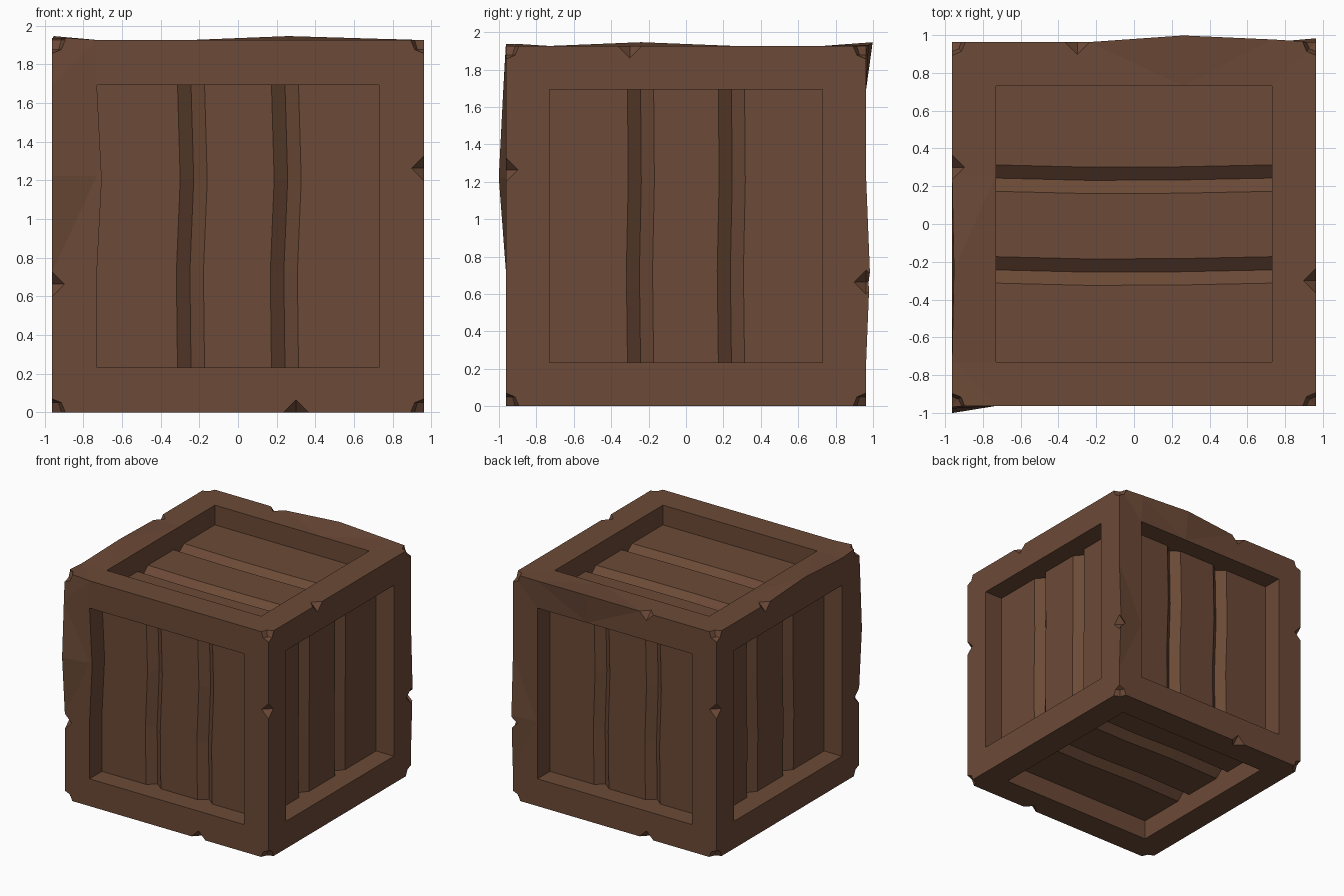
import bpy, bmesh
from mathutils import Vector, Matrix

if "Cube" in bpy.data.objects:
    bpy.data.objects.remove(bpy.data.objects["Cube"])

H = 0.963                      # half size of the crate
R = 0.73                       # half size of each recessed opening
FLOOR, TIP = 0.795, 0.737      # plank surface and groove bottom, from the centre
MID = Vector((0, 0, H))
X, Y, Z = Vector((1, 0, 0)), Vector((0, 1, 0)), Vector((0, 0, 1))


def to_object(name, bm):
    bmesh.ops.recalc_face_normals(bm, faces=bm.faces)
    mesh = bpy.data.meshes.new(name)
    bm.to_mesh(mesh)
    bm.free()
    obj = bpy.data.objects.new(name, mesh)
    bpy.context.collection.objects.link(obj)
    return obj


def recess(bm, u, v, wobble, wall_wobble=(0, 0, 0, 0)):
    """Recessed panel with two V grooves running along v between the planks."""
    n = u.cross(v)
    prof = [(-R, 1.15), (-R, FLOOR)]
    for c in (-0.243, 0.243):
        prof += [(c - 0.07, FLOOR), (c, TIP), (c + 0.07, FLOOR)]
    prof += [(R, FLOOR), (R, 1.15)]
    rings = []
    for s, w, ww in zip((-R, -0.24, 0.24, R), wobble, wall_wobble):
        ring = []
        for i, (a, d) in enumerate(prof):
            shift = w if 1 < i < 8 else (ww if i < 2 else 0)
            ring.append(bm.verts.new(MID + u * (a + shift) + v * s + n * d))
        rings.append(ring)
    k = len(prof)
    for r0, r1 in zip(rings, rings[1:]):
        for i in range(k):
            j = (i + 1) % k
            bm.faces.new((r0[i], r0[j], r1[j], r1[i]))
    bm.faces.new(rings[0])
    bm.faces.new(rings[-1])


def edge_chip(bm, pos, r=0.065):
    """Octahedral nick centred on an edge."""
    p = MID + Vector(pos)
    t = [bm.verts.new(p + a * r * s) for a in (X, Y, Z) for s in (-1, 1)]
    for a in (0, 1):
        for b in (2, 3):
            for c in (4, 5):
                bm.faces.new((t[a], t[b], t[c]))


# Solid body, sliced so that edge points can be pushed out of true
bm = bmesh.new()
bmesh.ops.create_cube(bm, size=2 * H, matrix=Matrix.Translation(MID))
for axis in (X, Y, Z):
    for c in (-R, -0.24, 0.26, R):
        bmesh.ops.bisect_plane(bm, geom=bm.verts[:] + bm.edges[:] + bm.faces[:],
                               plane_co=MID + axis * c, plane_no=axis)
warps = [((-H, -H, 0.26), (0, -0.038, 0)), ((-H, -H, R), (0, -0.014, 0)),
         ((0.26, H, H), (0, 0.035, 0.02)), ((R, H, H), (0, 0.014, 0.006)),
         ((H, H, -0.24), (0, 0.02, 0)), ((-H, -0.24, H), (0.01, 0, 0.02)),
         ((-H, -H, H), (0, 0, 0.015))]
for at, move in warps:
    target = MID + Vector(at)
    min(bm.verts, key=lambda q: (q.co - target).length).co += Vector(move)
bmesh.ops.triangulate(bm, faces=bm.faces)
crate = to_object("wooden_crate", bm)

# Everything carved away: six panels, edge nicks and worn corners
bm = bmesh.new()
recess(bm, X, Z, (0, -0.006, 0.014, 0), (0, 0, 0.025, 0))
recess(bm, Y, Z, (0, -0.006, 0.004, 0))
recess(bm, -X, Z, (0, -0.006, 0.01, 0))
recess(bm, -Y, Z, (0, 0.008, -0.005, 0))
recess(bm, -Y, X, (0, 0.012, 0.01, 0))
recess(bm, Y, X, (0, 0.01, -0.008, 0))
C = 0.3
for pos in [(H, -H, C), (-H, -H, -C), (H, H, -C), (-H, H, C),
            (C, -H, -H), (-C, H, -H), (H, -C, H), (-H, C, H), (-C, H, H)]:
    edge_chip(bm, pos)
for sx in (-H, H):
    for sy in (-H, H):
        for sz in (-H, H):
            bmesh.ops.create_uvsphere(bm, u_segments=8, v_segments=4, radius=0.07,
                                      matrix=Matrix.Translation(MID + Vector((sx, sy, sz))))
bmesh.ops.triangulate(bm, faces=bm.faces)
cutter = to_object("carving_cutter", bm)
cutter.hide_render = True

mod = crate.modifiers.new("carve", "BOOLEAN")
mod.operation = "DIFFERENCE"
mod.solver = "EXACT"
mod.object = cutter
carved = bpy.data.meshes.new_from_object(
    crate.evaluated_get(bpy.context.evaluated_depsgraph_get()))
crate.modifiers.clear()
crate.data = carved
bpy.data.objects.remove(cutter)

# Merge the coplanar slivers back into flat faces
bm = bmesh.new()
bm.from_mesh(carved)
bmesh.ops.dissolve_limit(bm, angle_limit=0.005, verts=bm.verts, edges=bm.edges)
bm.to_mesh(carved)
bm.free()

wood = bpy.data.materials.new("brown_wood")
wood.diffuse_color = (0.15, 0.068, 0.038, 1)
wood.use_nodes = True
wood.node_tree.nodes["Principled BSDF"].inputs["Base Color"].default_value = wood.diffuse_color
carved.materials.clear()
carved.materials.append(wood)
